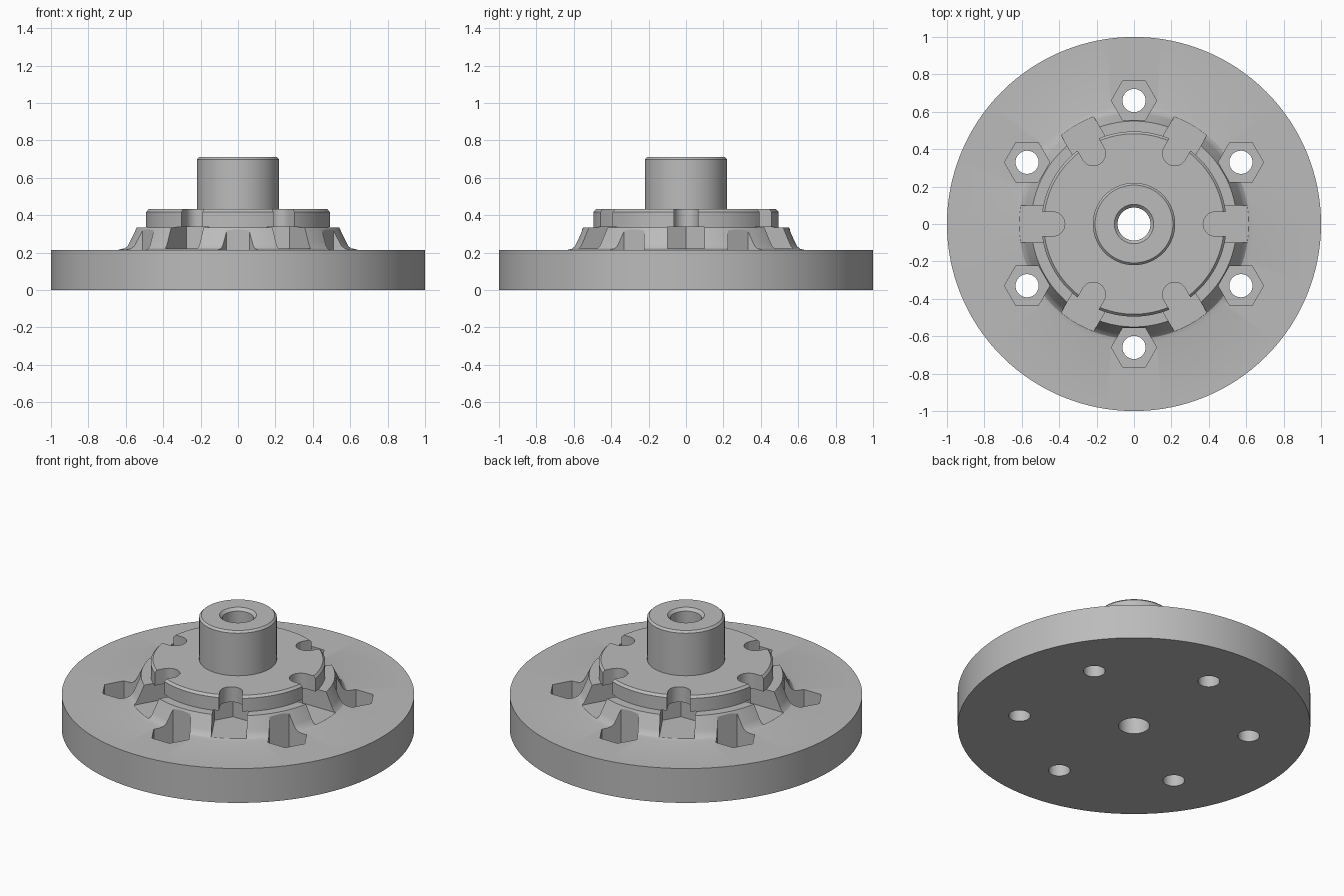
import bpy
import math
from mathutils import Matrix, Vector

cube = bpy.data.objects.get("Cube")
if cube:
    bpy.data.objects.remove(cube, do_unlink=True)

steel = bpy.data.materials.new("grey_steel")
steel.use_nodes = True
GREY = (0.5, 0.5, 0.5, 1)
steel.diffuse_color = GREY
steel.node_tree.nodes["Principled BSDF"].inputs["Base Color"].default_value = GREY


def add_mesh(name, verts, faces):
    mesh = bpy.data.meshes.new(name)
    mesh.from_pydata(verts, [], faces)
    mesh.materials.append(steel)
    obj = bpy.data.objects.new(name, mesh)
    bpy.context.collection.objects.link(obj)
    return obj


def lathe(name, profile, segments=128):
    """Revolve a closed (radius, height) profile around z."""
    n = len(profile)
    verts, faces = [], []
    for s in range(segments):
        a = 2 * math.pi * s / segments
        verts += [(r * math.cos(a), r * math.sin(a), z) for r, z in profile]
        t = (s + 1) % segments
        for i in range(n):
            j = (i + 1) % n
            faces.append((s * n + i, t * n + i, t * n + j, s * n + j))
    return add_mesh(name, verts, faces)


def ring_of_prisms(name, outline, z0, z1, start):
    """Six copies of a counter-clockwise outline, extruded from z0 to z1."""
    n = len(outline)
    verts, faces = [], []
    for k in range(6):
        turn = Matrix.Rotation(math.radians(start + 60 * k), 3, "Z")
        b = len(verts)
        for z in (z0, z1):
            verts += [turn @ Vector((x, y, z)) for x, y in outline]
        faces.append([b + i for i in reversed(range(n))])
        faces.append([b + n + i for i in range(n)])
        for i in range(n):
            j = (i + 1) % n
            faces.append((b + i, b + j, b + n + j, b + n + i))
    return add_mesh(name, verts, faces)


def arc(cx, radius, first, last, count):
    angles = [math.radians(first + (last - first) * i / count) for i in range(count + 1)]
    return [(cx + radius * math.cos(a), radius * math.sin(a)) for a in angles]


# Flange, conical boss, clamping disc and bored hub in one turned profile
flange = lathe("flange_hub", [
    (0.088, 0), (1, 0), (1, 0.215),
    (0.64, 0.215), (0.615, 0.221), (0.598, 0.236), (0.588, 0.255),
    (0.55, 0.335), (0.495, 0.335), (0.495, 0.418), (0.482, 0.432),
    (0.22, 0.432), (0.22, 0.698), (0.208, 0.71),
    (0.105, 0.71), (0.088, 0.693),
])

# Cutters: hexagonal nut pockets, bolt holes, bolt-head slots and shank notches
BOLT_RADIUS = 0.66
hexagon = arc(BOLT_RADIUS, 0.121, 30, 330, 5)
hole = arc(BOLT_RADIUS, 0.062, 0, 337.5, 15)
hole = arc(BOLT_RADIUS, 0.062, 0, 348.75, 31)
slot = [(0.32, 0), (0.377, -0.1), (0.8, -0.1), (0.8, 0.1), (0.377, 0.1)]
notch = arc(0.435, 0.065, 90, 270, 20) + [(0.6, -0.065), (0.6, 0.065)]

cutters = [
    ring_of_prisms("nut_pocket_cutter", hexagon, 0.1, 0.6, 30),
    ring_of_prisms("bolt_hole_cutter", hole, -0.1, 0.15, 30),
    ring_of_prisms("head_slot_cutter", slot, 0.222, 0.337, 0),
    ring_of_prisms("shank_notch_cutter", notch, 0.3, 0.6, 0),
]

bpy.ops.object.select_all(action="DESELECT")
flange.select_set(True)
bpy.context.view_layer.objects.active = flange
for cutter in cutters:
    cutter.hide_render = True
    mod = flange.modifiers.new(cutter.name, "BOOLEAN")
    mod.operation = "DIFFERENCE"
    mod.solver = "EXACT"
    mod.object = cutter
    bpy.ops.object.modifier_apply(modifier=mod.name)
    bpy.data.objects.remove(cutter, do_unlink=True)

bpy.ops.object.shade_smooth_by_angle(angle=math.radians(25))
